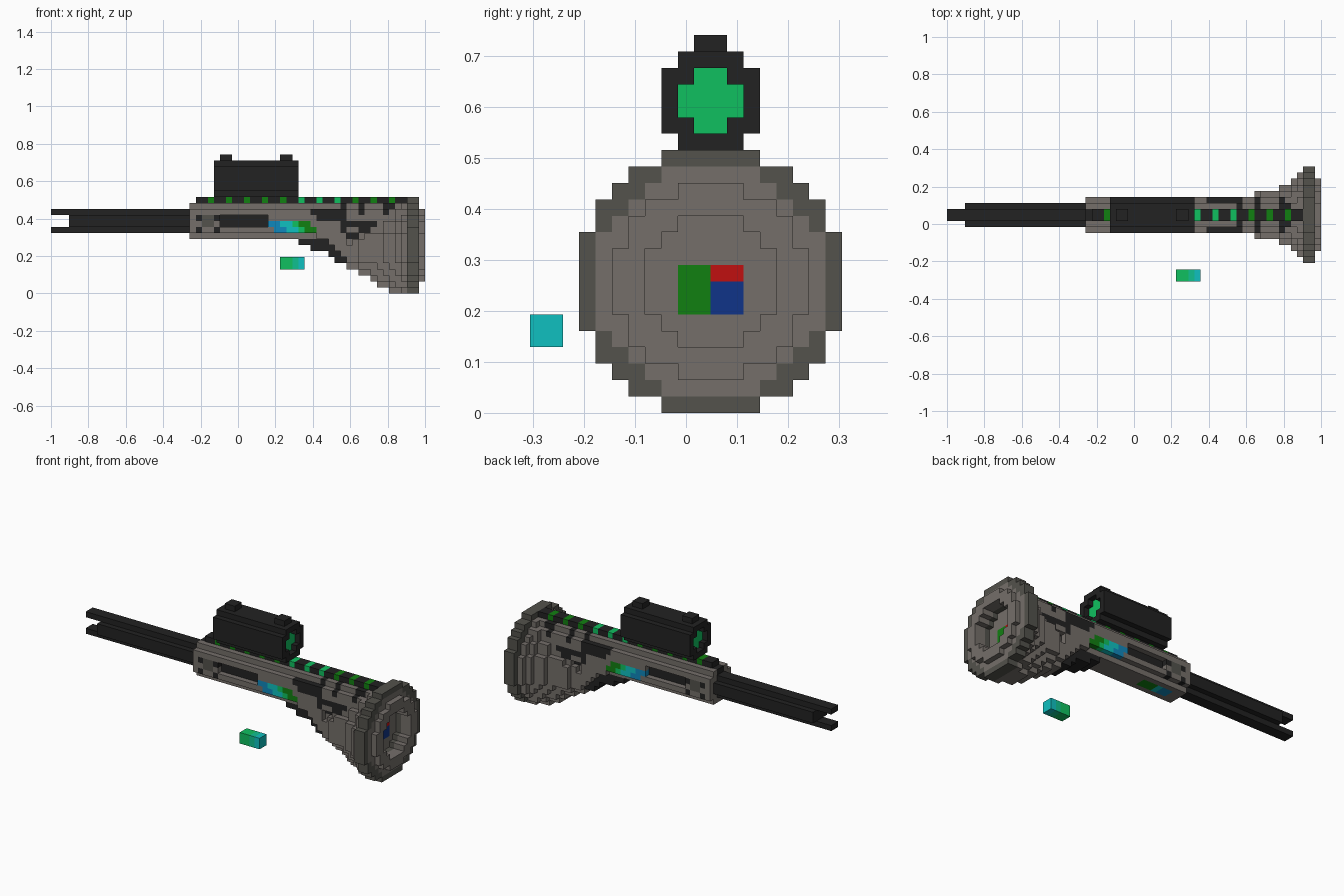
import bpy, bmesh
from mathutils import Vector

if "Cube" in bpy.data.objects:
    bpy.data.objects.remove(bpy.data.objects["Cube"], do_unlink=True)

V = 2 / 62                      # size of one block
MID_Y = 1.5 * V                 # centre plane of the long body

# Flat colours
COLOURS = {"black": "222222", "dark_grey": "53524C", "grey": "756F6A",
           "green": "118011", "bright_green": "10C060", "teal": "10C090",
           "cyan": "10C0C0", "sky_blue": "1088BC", "navy": "103488", "red": "C01010"}


def linear(h):
    c = [int(h[n:n + 2], 16) / 255 for n in (0, 2, 4)]
    return [x / 12.92 if x < 0.04 else ((x + 0.055) / 1.055) ** 2.4 for x in c] + [1]


MATS = {}
for cname, code in COLOURS.items():
    m = bpy.data.materials.new(cname)
    m.use_nodes = True
    m.diffuse_color = linear(code)
    m.node_tree.nodes["Principled BSDF"].inputs["Base Color"].default_value = linear(code)
    MATS[cname] = m

SIDES = [((1, 0, 0), (0, 1, 0), (0, 0, 1)), ((0, 1, 0), (0, 0, 1), (1, 0, 0)),
         ((0, 0, 1), (1, 0, 0), (0, 1, 0))]


def build(name, cells):
    """Turn a dict of block -> colour into a clean shell of flat faces."""
    bm = bmesh.new()
    used = sorted(set(cells.values()))
    verts = {}

    def vert(p):
        key = tuple(round(c) for c in p)
        if key not in verts:
            verts[key] = bm.verts.new((-1 + key[0] * V, MID_Y + key[1] * V, key[2] * V))
        return verts[key]

    for cell, colour in cells.items():
        for n, u, w in SIDES:
            n, u, w = Vector(n), Vector(u), Vector(w)
            for s in (1, -1):
                if tuple(int(c) for c in Vector(cell) + n * s) in cells:
                    continue
                o = Vector(cell) + (n if s > 0 else Vector((0, 0, 0)))
                loop = [o, o + u, o + u + w, o + w]
                f = bm.faces.new([vert(p) for p in loop[::s]])
                f.material_index = used.index(colour)
    bmesh.ops.dissolve_limit(bm, angle_limit=0.01, verts=bm.verts, edges=bm.edges,
                             delimit={'MATERIAL', 'NORMAL'})
    bmesh.ops.triangulate(bm, faces=[f for f in bm.faces if len(f.verts) > 4])
    mesh = bpy.data.meshes.new(name)
    bm.to_mesh(mesh)
    bm.free()
    for c in used:
        mesh.materials.append(MATS[c])
    ob = bpy.data.objects.new(name, mesh)
    bpy.context.collection.objects.link(ob)
    return ob


def box(x0, x1, half, z0, z1, colour):
    return {(i, b, k): colour for i in range(x0, x1) for b in range(-half, half)
            for k in range(z0, z1)}


def oval(i, ry, z0, z1, colour):
    """One upright slice of blocks inside an ellipse."""
    cz, rz = (z0 + z1) / 2, (z1 - z0) / 2
    return {(i, b, k): colour for b in range(-ry, ry) for k in range(z0, z1)
            if ((b + .5) / ry) ** 2 + ((k + .5 - cz) / rz) ** 2 < 1}


def tube(x0, x1, r, cz, colour):
    cells = {}
    for i in range(x0, x1):
        cells.update(oval(i, r, cz - r, cz + r, colour))
    return cells


def bore(cells, x0, x1, r, cz):
    for c in tube(x0, x1, r, cz, ""):
        cells.pop(c, None)


# Barrel with a forked tip
barrel = tube(0, 23, 2, 12, "black")
for c in box(0, 3, 2, 11, 13, ""):
    barrel.pop(c, None)
build("barrel", barrel)


# Receiver: eight-sided tube with slots, panels and glowing patches
def receiver_colour(i, b, k):
    side = b in (-3, 2)
    if i >= 48:                                     # rear half, grey below a diagonal
        if k < i - 42:
            return "grey"
        pill = (k == 12 and 49 <= i < 55) or (k == 10 and 49 <= i < 51)
        bars = k in (13, 14) and (49 <= i < 51 or 52 <= i < 55) and abs(b + .5) > 1
        return "grey" if (side and pill) or bars else "black"
    if side and k in (10, 11):                      # glowing side patch
        t = i - 36 - (11 - k)
        if 0 <= t < 7:
            return ("sky_blue", "sky_blue", "cyan", "cyan", "bright_green", "green", "green")[t]
    if k == 9 and b in (-1, 0) and 25 <= i < 31:    # glowing patch underneath
        return "sky_blue" if i < 27 else "cyan" if i < 28 else "green"
    if side and i < 28 and 24 <= i:                 # front collar
        if i in (25, 26) and k in (11, 12):
            return "dark_grey"
        return "black" if i in (24, 27) and k in (10, 12) else "grey"
    if side and 44 <= i and k in (12, 13):
        return "black"
    if k == 14 and b in (-1, 0):
        return "black"
    if k in (13, 14) and i in (36, 37, 43, 44):
        return "black" if k == 13 and i > 40 else "grey"
    return "grey"


receiver = {c: receiver_colour(*c) for c in tube(23, 59, 3, 12, "")}
for i in range(28, 36):
    for k in (11, 12):
        for b in (-3, 2):
            receiver.pop((i, b, k), None)
        for b in (-2, 1):
            receiver[(i, b, k)] = "black"
build("receiver", receiver)

# Stepped grip wedge under the receiver
LOW = {41: 8, 42: 8, 43: 7, 44: 7, 45: 7, 46: 6, 47: 5, 48: 5}
wedge = {}
for i, low in LOW.items():
    wedge.update(box(i, i + 1, 2, low, 9, "grey"))
    wedge.update(box(i, i + 1, 2, low, min(low + 2, 9), "black"))
    wedge.update({c: "grey" for c in box(i, i + 1, 3, min(low + 2, 9), 10, "grey")
                  if c[2] < 9 or i > 43})
build("grip_wedge", wedge)

# Top rail with lights every third block
rail = box(24, 59, 1, 15, 16, "black")
for i in range(26, 57, 3):
    rail.update(box(i, i + 1, 1, 15, 16, "bright_green" if 41 <= i <= 47 else "green"))
build("top_rail", rail)

# Scope with a recessed lens at each end and two knobs
scope = tube(27, 41, 3, 19, "black")
for end, lens in ((27, 28), (40, 39)):
    bore(scope, end, end + 1, 2, 19)
    scope.update(tube(lens, lens + 1, 2, 19, "bright_green"))
for i in (28, 38):
    scope.update(box(i, i + 2, 1, 22, 23, "black"))
build("scope", scope)

# Flared butt: (half width, bottom, top) for each slice
FLARE = [(3, 5, 8), (3, 4, 9), (3, 4, 10), (4, 3, 11), (4, 3, 12), (4, 2, 13), (4, 1, 13),
         (5, 1, 14), (5, 0, 14), (6, 0, 15), (7, 0, 15)]
butt = {}
for n, (ry, z0, z1) in enumerate(FLARE):
    butt.update(oval(48 + n, ry, z0, z1, "grey"))
butt.update(tube(59, 61, 8, 8, "dark_grey"))
butt.update(tube(60, 61, 7, 8, "grey"))
butt.update(tube(61, 62, 6, 8, "grey"))
bore(butt, 59, 62, 4, 8)
for (i, b, k) in box(58, 59, 2, 6, 10, ""):
    butt[(i, b, k)] = "green" if b < 0 else "red" if k >= 8 else "navy"
build("flared_butt", butt)

# Loose glowing cell beside the body
cell = {}
for i, colour in zip(range(38, 42), ("bright_green", "bright_green", "teal", "cyan")):
    cell.update({(i, b - 10, k): colour for (i, b, k) in box(i, i + 1, 1, 4, 6, colour)})
build("energy_cell", cell)
